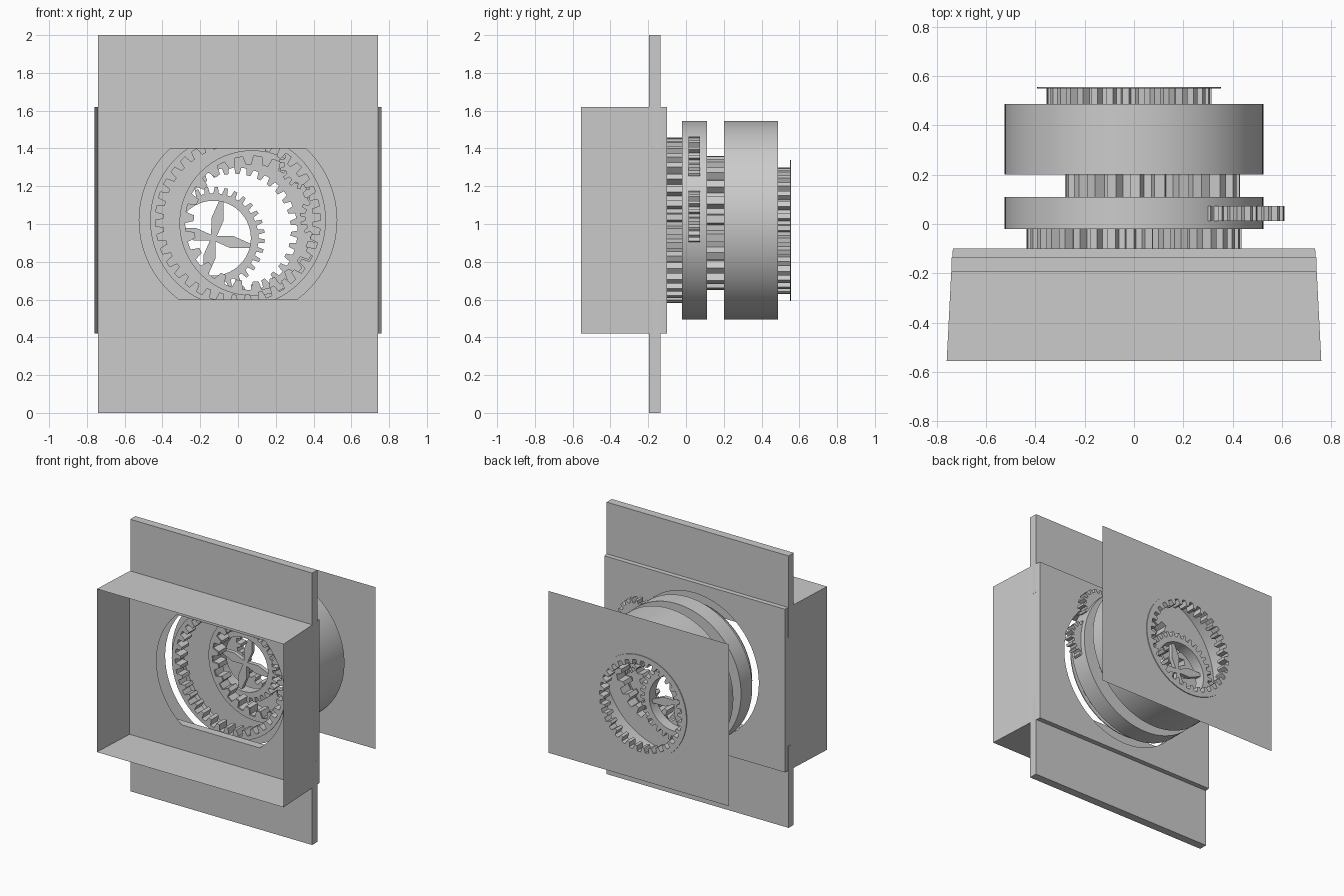
import bpy, bmesh
from math import sin, cos, pi, radians, tau

if "Cube" in bpy.data.objects:
    bpy.data.objects.remove(bpy.data.objects["Cube"])


def circle(cx, cz, r, n=64):
    return [(cx + r * cos(tau * i / n), cz + r * sin(tau * i / n)) for i in range(n)]


def rect(hx, z0, z1):
    return [(-hx, z0), (hx, z0), (hx, z1), (-hx, z1)]


def cog(cx, cz, r_low, r_high, teeth):
    """Toothed outline, four points per tooth."""
    pts = []
    for i in range(teeth):
        for f, r in ((0.0, r_low), (0.42, r_low), (0.54, r_high), (0.88, r_high)):
            a = tau * (i + f) / teeth
            pts.append((cx + r * cos(a), cz + r * sin(a)))
    return pts


def add_loop(bm, pts, y):
    vs = [bm.verts.new((x, y, z)) for x, z in pts]
    return vs, [bm.edges.new((vs[i], vs[(i + 1) % len(vs)])) for i in range(len(vs))]


def add_sheet(bm, loops, y, depth=0.0):
    """Flat filled outline with holes, optionally thickened along y."""
    edges = []
    for pts in loops:
        edges += add_loop(bm, pts, y)[1]
    faces = bmesh.ops.triangle_fill(bm, edges=edges, use_beauty=True,
                                    normal=(0, -1, 0))["geom"]
    faces = [f for f in faces if isinstance(f, bmesh.types.BMFace)]
    if depth:
        ext = bmesh.ops.extrude_face_region(bm, geom=faces, use_keep_orig=True)["geom"]
        bmesh.ops.translate(bm, vec=(0, depth, 0),
                            verts=[v for v in ext if isinstance(v, bmesh.types.BMVert)])


def add_tube(bm, a, y0, b, y1):
    """Side wall between two outlines of equal length."""
    va, vb = add_loop(bm, a, y0)[0], add_loop(bm, b, y1)[0]
    for i in range(len(a)):
        j = (i + 1) % len(a)
        bm.faces.new((va[i], va[j], vb[j], vb[i]))


def finish(name, bm, smooth=False):
    bmesh.ops.remove_doubles(bm, verts=bm.verts, dist=1e-5)
    bmesh.ops.recalc_face_normals(bm, faces=bm.faces)
    me = bpy.data.meshes.new(name)
    bm.to_mesh(me)
    bm.free()
    ob = bpy.data.objects.new(name, me)
    bpy.context.collection.objects.link(ob)
    if smooth:
        bpy.context.view_layer.objects.active = ob
        ob.select_set(True)
        bpy.ops.object.shade_smooth_by_angle(angle=radians(25))
        ob.select_set(False)


def slab(name, loops, y, depth=0.0):
    bm = bmesh.new()
    add_sheet(bm, loops, y, depth)
    finish(name, bm)


def drum(name, y0, y1, hole0, hole1):
    bm = bmesh.new()
    rim = circle(0, 1.02, 0.525, 96)
    add_tube(bm, rim, y0, rim, y1)
    add_sheet(bm, [rim, hole0], y0)
    add_sheet(bm, [rim, hole1], y1)
    finish(name, bm, True)


def gear_tube(name, outline, y0, y1):
    bm = bmesh.new()
    add_tube(bm, outline, y0, outline, y1)
    finish(name, bm)


# upper and lower mounting plates
slab("upper_plate", [rect(0.74, 1.4, 2.0)], -0.195, 0.06)
slab("lower_plate", [rect(0.74, 0.0, 0.6)], -0.195, 0.06)

# open-fronted hood with two pierced walls
bm = bmesh.new()
add_tube(bm, rect(0.76, 0.42, 1.62), -0.555, rect(0.742, 0.42, 1.62), -0.2)
add_tube(bm, rect(0.742, 0.42, 1.62), -0.2, rect(0.735, 0.42, 1.62), -0.1)
add_sheet(bm, [rect(0.742, 0.42, 1.62), circle(0, 1.02, 0.523)], -0.2)
add_sheet(bm, [rect(0.735, 0.42, 1.62), circle(0, 1.02, 0.523)], -0.1)
finish("hood", bm)

# inward-toothed rings joining the drums
front_cog = cog(0, 1.02, 0.437, 0.395, 36)
middle_cog = cog(0.075, 1.005, 0.355, 0.31, 22)
rear_cog = cog(-0.02, 0.965, 0.335, 0.30, 32)
gear_tube("front_ring_gear", front_cog, -0.1, -0.02)
gear_tube("middle_ring_gear", middle_cog, 0.11, 0.2)
gear_tube("rear_ring_gear", rear_cog, 0.487, 0.55)
slab("front_flange", [circle(0, 1.02, 0.465), front_cog], -0.106, 0.006)
slab("middle_flange", [circle(0.075, 1.005, 0.385), middle_cog], 0.1, 0.005)
slab("rear_flange", [circle(-0.02, 0.965, 0.373), rear_cog], 0.55, 0.006)

# drums
drum("front_drum", -0.02, 0.11, front_cog, middle_cog)
drum("rear_drum", 0.2, 0.487, middle_cog, rear_cog)

# thin rear panel
slab("rear_panel", [rect(0.735, 0.42, 1.61), circle(-0.02, 0.965, 0.37)], 0.55)

# small side gears crossing the front drum rim
for i, deg in enumerate((2, 40)):
    a = radians(deg)
    c = (0.47 * cos(a), 1.02 + 0.47 * sin(a))
    slab(f"side_gear_{i + 1}", [cog(*c, 0.115, 0.142, 18)], 0.012, 0.062)

# inner gear with four leaf-shaped spokes
cx, cz = -0.13, 0.925
slab("inner_gear", [cog(cx, cz, 0.238, 0.272, 32), circle(cx, cz, 0.198)], 0.25, 0.08)
leaf = [(0.0, -0.012), (0.1, -0.033), (0.2, -0.012), (0.2, 0.012), (0.1, 0.033), (0.0, 0.012)]
bm = bmesh.new()
for k in range(4):
    a = radians(-12) + k * pi / 2
    add_sheet(bm, [[(cx + u * cos(a) - v * sin(a), cz + u * sin(a) + v * cos(a))
                    for u, v in leaf]], 0.27, 0.03)
finish("inner_gear_spokes", bm)
